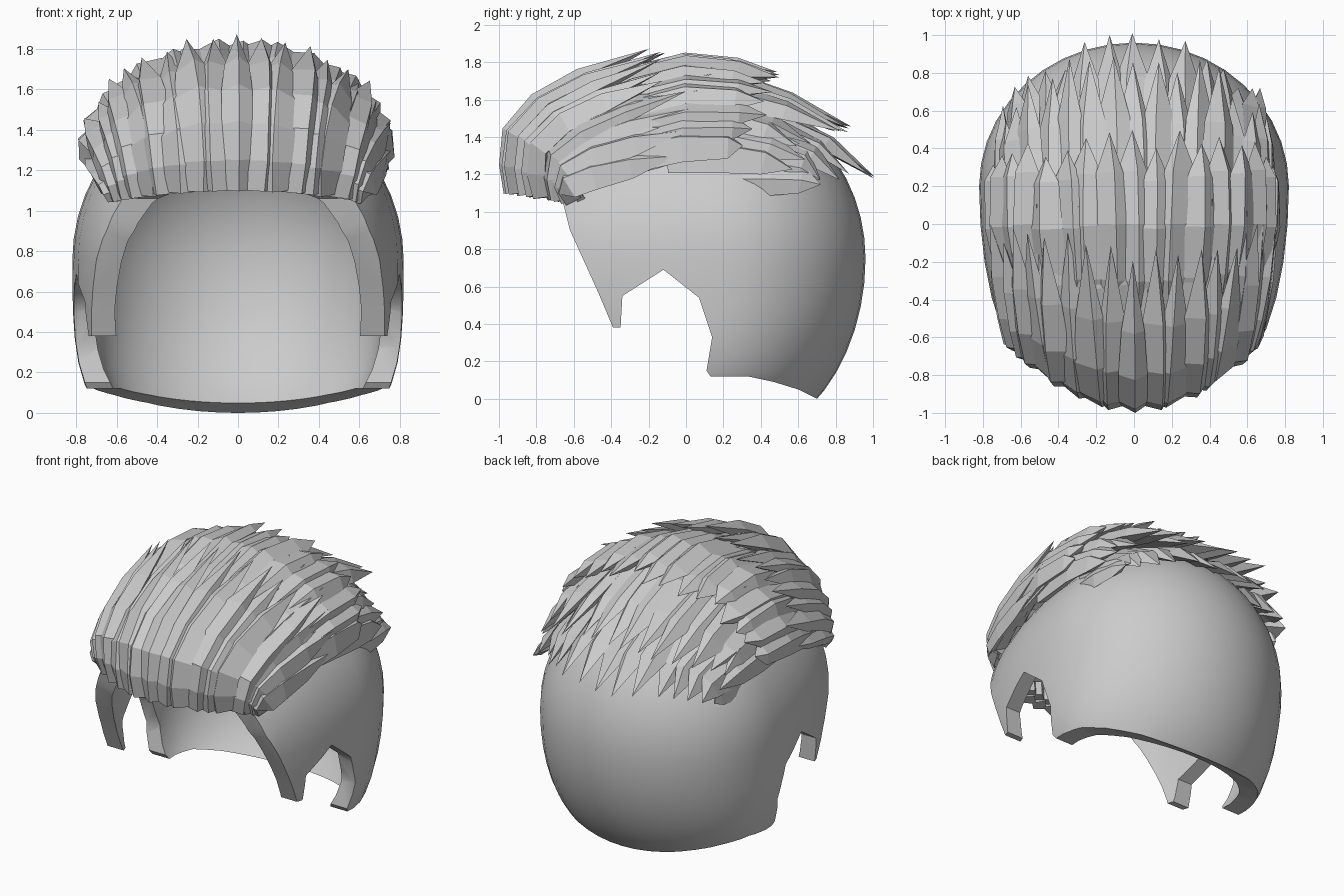
import bpy, bmesh, math, random
from mathutils import Vector

random.seed(4)
cube = bpy.data.objects.get("Cube")
if cube:
    bpy.data.objects.remove(cube)

grey = bpy.data.materials.new("hair_grey")
grey.use_nodes = True
COLOUR = (0.6, 0.6, 0.6, 1)
grey.diffuse_color = COLOUR
grey.node_tree.nodes["Principled BSDF"].inputs["Base Color"].default_value = COLOUR


def make_object(name, bm):
    bmesh.ops.recalc_face_normals(bm, faces=bm.faces)
    mesh = bpy.data.meshes.new(name)
    bm.to_mesh(mesh)
    bm.free()
    mesh.materials.append(grey)
    obj = bpy.data.objects.new(name, mesh)
    bpy.context.collection.objects.link(obj)
    return obj


def activate(obj):
    bpy.ops.object.select_all(action="DESELECT")
    obj.select_set(True)
    bpy.context.view_layer.objects.active = obj


# Head-shaped dome: long towards the front, fuller at the lower sides
def dome(name, size):
    bm = bmesh.new()
    bmesh.ops.create_uvsphere(bm, u_segments=40, v_segments=24, radius=1)
    for v in bm.verts:
        a, b, c = v.co
        x = 0.82 * a
        if b < 0:
            x *= 1 + 0.15 * b * b
        if c < 0:
            x *= 1 + 0.45 * c * c * (1 - 0.7 * max(b, 0))
        y = b * (0.76 if b > 0 else 1.3)
        z = c * (0.85 if c > 0 else 1.0)
        v.co = Vector((x, y, z)) * size + Vector((0, 0.2, 0.75))
    return make_object(name, bm)


# Side outline of the cap: fringe line, sideburn, ear notch, nape
OUTLINE = [(-0.75, 1.12), (-0.66, 1.06), (-0.62, 0.9), (-0.47, 0.57), (-0.39, 0.38),
           (-0.35, 0.38), (-0.34, 0.55), (-0.12, 0.69), (0.07, 0.54), (0.14, 0.33),
           (0.11, 0.15), (0.13, 0.12), (0.33, 0.12), (0.47, 0.09), (0.6, 0.05),
           (0.7, 0), (1.2, 0), (1.2, 2), (-0.75, 2)]


def outline_prism(name):
    bm = bmesh.new()
    face = bm.faces.new([bm.verts.new((-1.5, y, z)) for y, z in OUTLINE])
    ext = bmesh.ops.extrude_face_region(bm, geom=[face])
    for v in ext["geom"]:
        if isinstance(v, bmesh.types.BMVert):
            v.co.x = 1.5
    return make_object(name, bm)


cap = dome("hair_cap", 1)
for cutter, mode in ((dome("cap_hollow", 0.88), "DIFFERENCE"),
                     (outline_prism("cap_outline"), "INTERSECT")):
    cutter.hide_render = True
    mod = cap.modifiers.new(mode, "BOOLEAN")
    mod.operation, mod.object, mod.solver = mode, cutter, "EXACT"
    activate(cap)
    bpy.ops.object.modifier_apply(modifier=mod.name)
    bpy.data.objects.remove(cutter)
activate(cap)
bpy.ops.object.shade_smooth_by_angle(angle=math.radians(35))


# One faceted lock: a four-sided ribbon along a path, pointed at its tip
def add_lock(bm, path, half_width, thick, blunt):
    rings = []
    last = len(path) - 1
    ridge = random.uniform(-0.6, 0.6)
    for i, p in enumerate(path[:-1]):
        along = (path[i + 1] - path[max(i - 1, 0)]).normalized()
        out = p - Vector((0, 0.1, 1.0))
        out = (out - along * out.dot(along)).normalized()
        side = along.cross(out)
        w = half_width * (blunt if i == 0 else 1 - 0.2 * (i == last - 1))
        section = ((-w, -0.2), (w * ridge, 0.25), (w, -0.2), (0, -0.8))
        rings.append([bm.verts.new(p + side * s + out * t * thick) for s, t in section])
    for r0, r1 in zip(rings, rings[1:]):
        for k in range(4):
            bm.faces.new((r0[k], r0[k - 1], r1[k - 1], r1[k]))
    tip = bm.verts.new(path[-1])
    for k in range(4):
        bm.faces.new((rings[-1][k], rings[-1][k - 1], tip))
    bm.faces.new(rings[0])


# A row of locks fanned over the head; stations are (y, z, spread, side y shift)
def lock_row(name, stations, count, fan, half_width, thick, blunt=0.75):
    bm = bmesh.new()
    for n in range(count):
        phi = math.radians(fan) * (2 * n / (count - 1) - 1)
        phi += random.uniform(-0.02, 0.02)
        s, c = math.sin(phi), max(math.cos(phi), 0) ** 0.65
        lift = random.uniform(-0.02, 0.02)
        reach = random.uniform(-0.12, 0.02)
        path = []
        for i, (y, z, spread, shift) in enumerate(stations):
            f = i / (len(stations) - 1)
            path.append(Vector((s * (spread + lift * f), y + shift * s * s + reach * f * f,
                                1.1 + (z - 1.1) * c - 0.05 * s * s * (1 - f) + lift * f)))
        add_lock(bm, path, half_width * random.uniform(0.9, 1.15), thick, blunt)
    return make_object(name, bm)


lock_row("front_locks", [(-0.95, 1.1, 0.61, 0.34), (-0.97, 1.25, 0.63, 0.33),
                         (-0.94, 1.43, 0.66, 0.32), (-0.77, 1.6, 0.7, 0.3),
                         (-0.5, 1.73, 0.74, 0.25), (-0.08, 1.86, 0.78, 0.1)],
         19, 82, 0.085, 0.1)
lock_row("under_fringe_locks", [(-0.9, 1.12, 0.59, 0.33), (-0.9, 1.38, 0.63, 0.3),
                                (-0.62, 1.62, 0.69, 0.22), (-0.3, 1.73, 0.74, 0.15),
                                (0.15, 1.8, 0.78, 0.05)],
         18, 77, 0.085, 0.08)
lock_row("crown_locks", [(-0.6, 1.6, 0.68, 0.2), (-0.3, 1.75, 0.73, 0.1),
                         (0.0, 1.82, 0.77, 0), (0.28, 1.79, 0.77, 0), (0.5, 1.74, 0.75, -0.1)],
         17, 77, 0.1, 0.1)
lock_row("upper_back_locks", [(-0.1, 1.7, 0.72, 0), (0.28, 1.72, 0.75, -0.05),
                              (0.58, 1.62, 0.75, -0.15), (0.93, 1.46, 0.73, -0.33)],
         17, 76, 0.1, 0.09)
lock_row("lower_back_locks", [(0.3, 1.56, 0.68, -0.05), (0.55, 1.5, 0.69, -0.1),
                              (0.78, 1.39, 0.67, -0.17), (1.01, 1.2, 0.66, -0.3)],
         15, 80, 0.1, 0.08)
